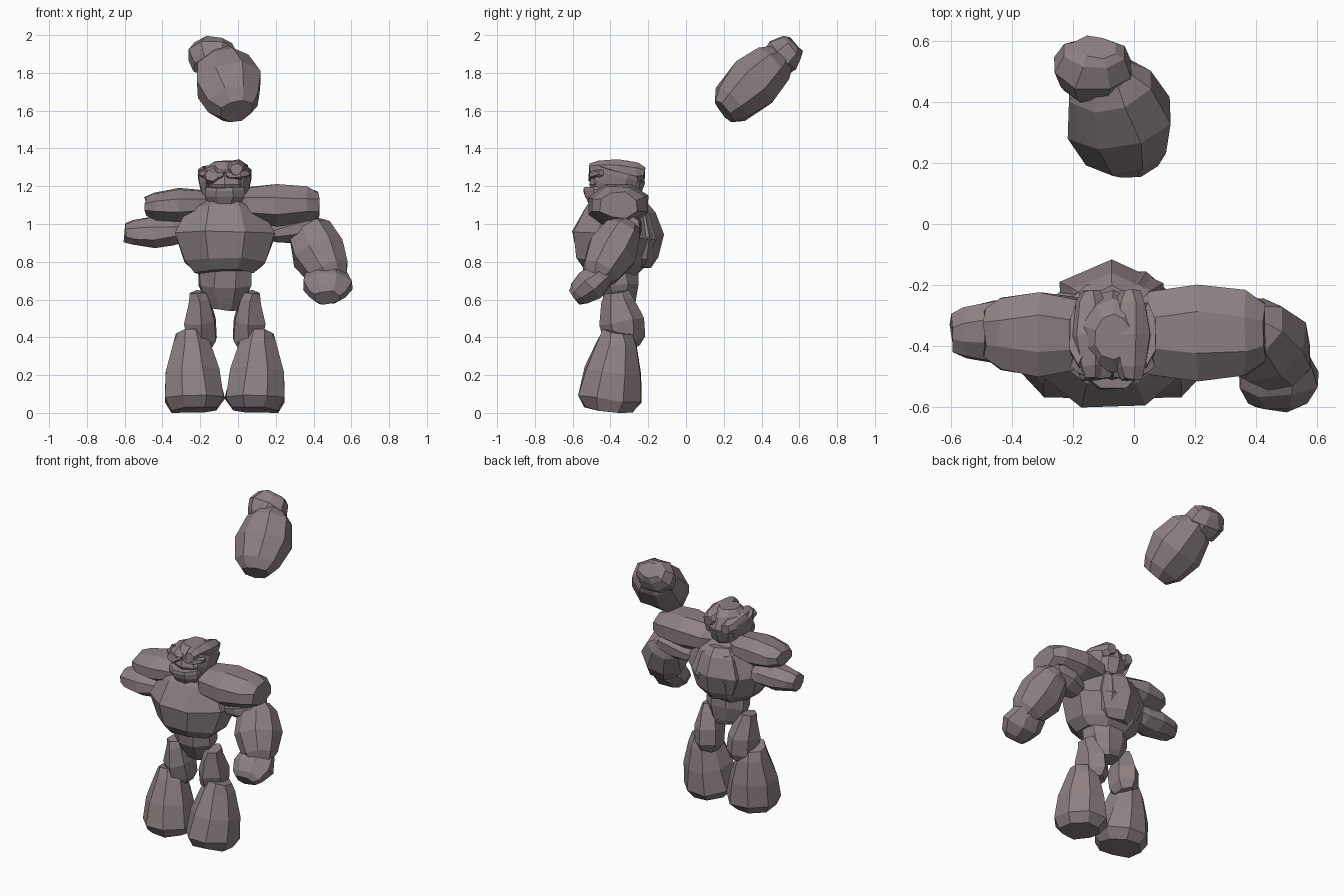
import bpy, bmesh, math, random
from mathutils import Vector

random.seed(4)
if "Cube" in bpy.data.objects:
    bpy.data.objects.remove(bpy.data.objects["Cube"])

stone = bpy.data.materials.new("warm_grey_stone")
stone.use_nodes = True
color = (0.27, 0.22, 0.225, 1)
stone.diffuse_color = color
stone.node_tree.nodes["Principled BSDF"].inputs["Base Color"].default_value = color

MID = -0.07  # the body's own symmetry plane
ACROSS, DEPTH = Vector((1, 0, 0)), Vector((0, 1, 0))


def swell(t, peak, start_size, end_size, curve):
    """Boulder profile: full size at the peak, shrinking to each end; a high curve is blockier."""
    if t < peak:
        return 1 - (1 - start_size) * ((peak - t) / peak) ** curve
    return 1 - (1 - end_size) * ((t - peak) / (1 - peak)) ** curve


def finish(name, bm):
    bmesh.ops.recalc_face_normals(bm, faces=bm.faces)
    mesh = bpy.data.meshes.new(name)
    bm.to_mesh(mesh)
    mesh.materials.append(stone)
    bpy.context.collection.objects.link(bpy.data.objects.new(name, mesh))


def rock(name, start, end, width, depth, peak=0.5, start_size=0.5, end_size=0.5, curve=2,
         side=ACROSS, sides=8, steps=4, rough=0.007, mirror=False):
    """Faceted boulder running from start to end, with given half width and half depth."""
    start, end = Vector(start), Vector(end)
    axis = (end - start).normalized()
    u = (side - axis * side.dot(axis)).normalized()
    v = axis.cross(u)
    corner = 1 / math.cos(math.pi / sides)
    bm = bmesh.new()
    rings = []
    for step in range(steps + 1):
        # Stations crowd towards the ends so that the tips look chipped
        t = (1 - math.cos(math.pi * step / steps)) / 2
        size = swell(t, peak, start_size, end_size, curve) * corner
        ring = []
        for i in range(sides):
            angle = math.tau * (i + 0.5) / sides
            chip = Vector([random.uniform(-rough, rough) for _ in range(3)])
            offset = u * width * math.cos(angle) + v * depth * math.sin(angle)
            ring.append(bm.verts.new(start.lerp(end, t) + offset * size + chip))
        rings.append(ring)
    for low, high in zip(rings, rings[1:]):
        for i in range(sides):
            j = (i + 1) % sides
            bm.faces.new((low[i], low[j], high[j], high[i]))
    bm.faces.new(rings[0][::-1])
    bm.faces.new(rings[-1])
    finish(name, bm)
    if mirror:
        for vert in bm.verts:
            vert.co.x = 2 * MID - vert.co.x
        finish(name.replace("right", "left"), bm)
    bm.free()


# Legs: flared boulder shins and narrow thighs
rock("right_shin", (-0.23, -0.41, 0.015), (-0.25, -0.36, 0.43), width=0.17, depth=0.18,
     peak=0.2, start_size=0.7, end_size=0.43, curve=1.2, mirror=True)
rock("right_thigh", (-0.19, -0.32, 0.34), (-0.21, -0.37, 0.64), width=0.09, depth=0.115,
     peak=0.3, start_size=0.6, curve=1.2, sides=6, mirror=True)

# Torso: pelvis, barrel chest and the ridge down the back
rock("pelvis", (MID, -0.34, 0.55), (MID, -0.37, 0.8), width=0.14, depth=0.11,
     peak=0.7, end_size=0.9)
rock("chest", (MID, -0.4, 0.74), (MID, -0.36, 1.14), width=0.26, depth=0.22,
     start_size=0.6, end_size=0.4, curve=2.5)
rock("back_ridge", (MID, -0.27, 0.77), (MID, -0.28, 1.1), width=0.17, depth=0.14,
     sides=6)

# Shoulders
rock("left_shoulder", (-0.01, -0.36, 1.1), (0.43, -0.36, 1.1), width=0.16, depth=0.11,
     end_size=0.6, curve=3, side=DEPTH)
rock("right_shoulder", (-0.49, -0.36, 1.09), (-0.13, -0.36, 1.11), width=0.14, depth=0.085,
     start_size=0.55, curve=3, side=DEPTH)

# Upper arm stones
rock("right_upper_arm", (-0.6, -0.36, 0.95), (-0.3, -0.35, 0.96), width=0.1, depth=0.08,
     side=DEPTH, start_size=0.6, end_size=0.8)
rock("left_upper_arm", (0.16, -0.34, 0.94), (0.4, -0.33, 1), width=0.1, depth=0.07,
     side=DEPTH, end_size=0.8)

# Forearms and fists: one pair hanging, one pair floating loose
rock("left_forearm", (0.36, -0.31, 1), (0.5, -0.48, 0.7), width=0.14, depth=0.125,
     curve=2.5)
rock("left_fist", (0.47, -0.43, 0.74), (0.47, -0.59, 0.61), width=0.13, depth=0.085,
     start_size=0.7)
rock("floating_forearm", (-0.01, 0.2, 1.6), (-0.09, 0.5, 1.88), width=0.17, depth=0.145,
     curve=2.5)
rock("floating_fist", (-0.14, 0.45, 1.83), (-0.13, 0.58, 1.95), width=0.13, depth=0.1,
     start_size=0.7)

# Head: skull, jutting jaw, heavy brow and nose
rock("skull", (MID, -0.36, 1.1), (MID, -0.37, 1.33), width=0.12, depth=0.145,
     peak=0.6, start_size=0.6, sides=10, rough=0.005)
rock("jaw", (MID, -0.45, 1.1), (MID, -0.46, 1.2), width=0.11, depth=0.085,
     peak=0.7, start_size=0.6, end_size=0.9, rough=0.004)
rock("right_brow", (-0.2, -0.44, 1.27), (MID, -0.48, 1.26), width=0.05, depth=0.03,
     side=DEPTH, sides=6, rough=0.004, mirror=True)
rock("nose", (MID, -0.49, 1.18), (MID, -0.48, 1.25), width=0.02, depth=0.02,
     sides=6, rough=0.002)

# Lumps running back over the crown, the left one taller, and the cheek plates
for name, x, z in (("left_horn", -0.01, 1.29), ("right_horn", -0.14, 1.26)):
    rock(name, (x, -0.51, z), (x, -0.22, z - 0.02), width=0.065, depth=0.06,
         sides=7, rough=0.005)
rock("right_cheek", (-0.16, -0.4, 1.13), (-0.185, -0.36, 1.28), width=0.03, depth=0.1,
     peak=0.7, end_size=0.9, sides=6, rough=0.003, mirror=True)
